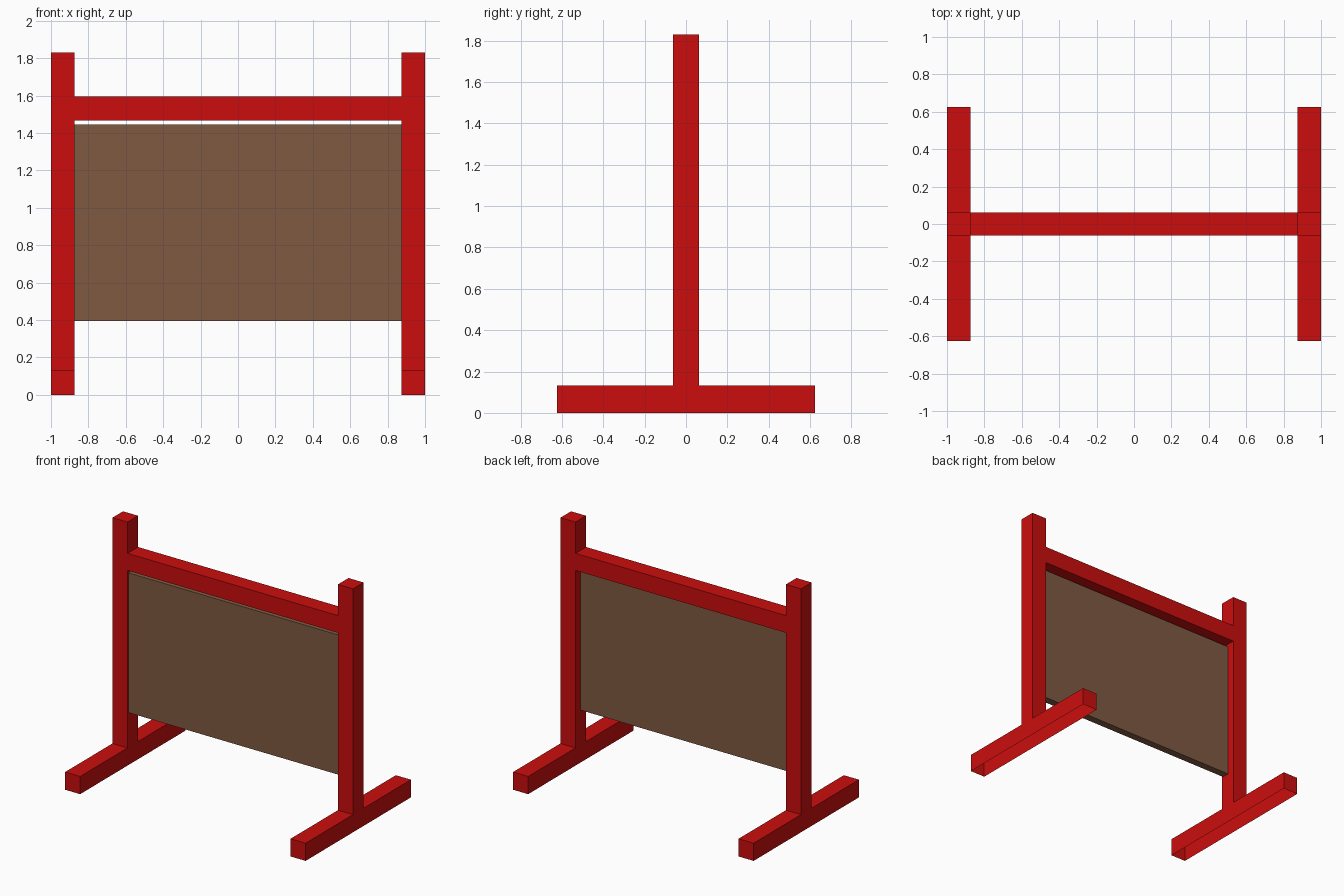
import bpy
import bmesh
from mathutils import Vector

if "Cube" in bpy.data.objects:
    bpy.data.objects.remove(bpy.data.objects["Cube"])


def material(name, colour):
    m = bpy.data.materials.new(name)
    m.diffuse_color = (*colour, 1.0)
    m.use_nodes = True
    m.node_tree.nodes["Principled BSDF"].inputs["Base Color"].default_value = m.diffuse_color
    return m


red = material("red_paint", (0.60, 0.004, 0.004))
brown = material("brown_board", (0.212, 0.102, 0.055))


def box(name, lo, hi, mat, open_sides=()):
    """Box between two corners; open_sides lists outward directions left without a face."""
    lo, hi = Vector(lo), Vector(hi)
    bm = bmesh.new()
    bmesh.ops.create_cube(bm, size=1.0)
    bmesh.ops.scale(bm, vec=hi - lo, verts=bm.verts)
    bmesh.ops.translate(bm, vec=(lo + hi) / 2, verts=bm.verts)
    bm.normal_update()
    gone = [f for f in bm.faces
            if any(f.normal.dot(Vector(d)) > 0.9 for d in open_sides)]
    bmesh.ops.delete(bm, geom=gone, context='FACES')
    mesh = bpy.data.meshes.new(name)
    bm.to_mesh(mesh)
    bm.free()
    mesh.materials.append(mat)
    ob = bpy.data.objects.new(name, mesh)
    bpy.context.collection.objects.link(ob)
    return ob


OUT, IN, HALF = 1.0, 0.875, 0.0625
FOOT_TOP = 0.133
DOWN = (0, 0, -1)

# Feet (hollow underneath) and posts on both sides
for side, x0, x1 in (("left", -OUT, -IN), ("right", IN, OUT)):
    box(side + "_foot", (x0, -0.625, 0), (x1, 0.625, FOOT_TOP), red, [DOWN])
    box(side + "_post", (x0, -HALF, FOOT_TOP), (x1, HALF, 1.83), red, [DOWN])

# Top rail between the posts
box("top_rail", (-IN, -HALF, 1.466), (IN, HALF, 1.595), red,
    [(1, 0, 0), (-1, 0, 0)])

# Board hanging below the rail, set towards the front
box("board", (-IN, -0.053, 0.395), (IN, 0.004, 1.445), brown)
